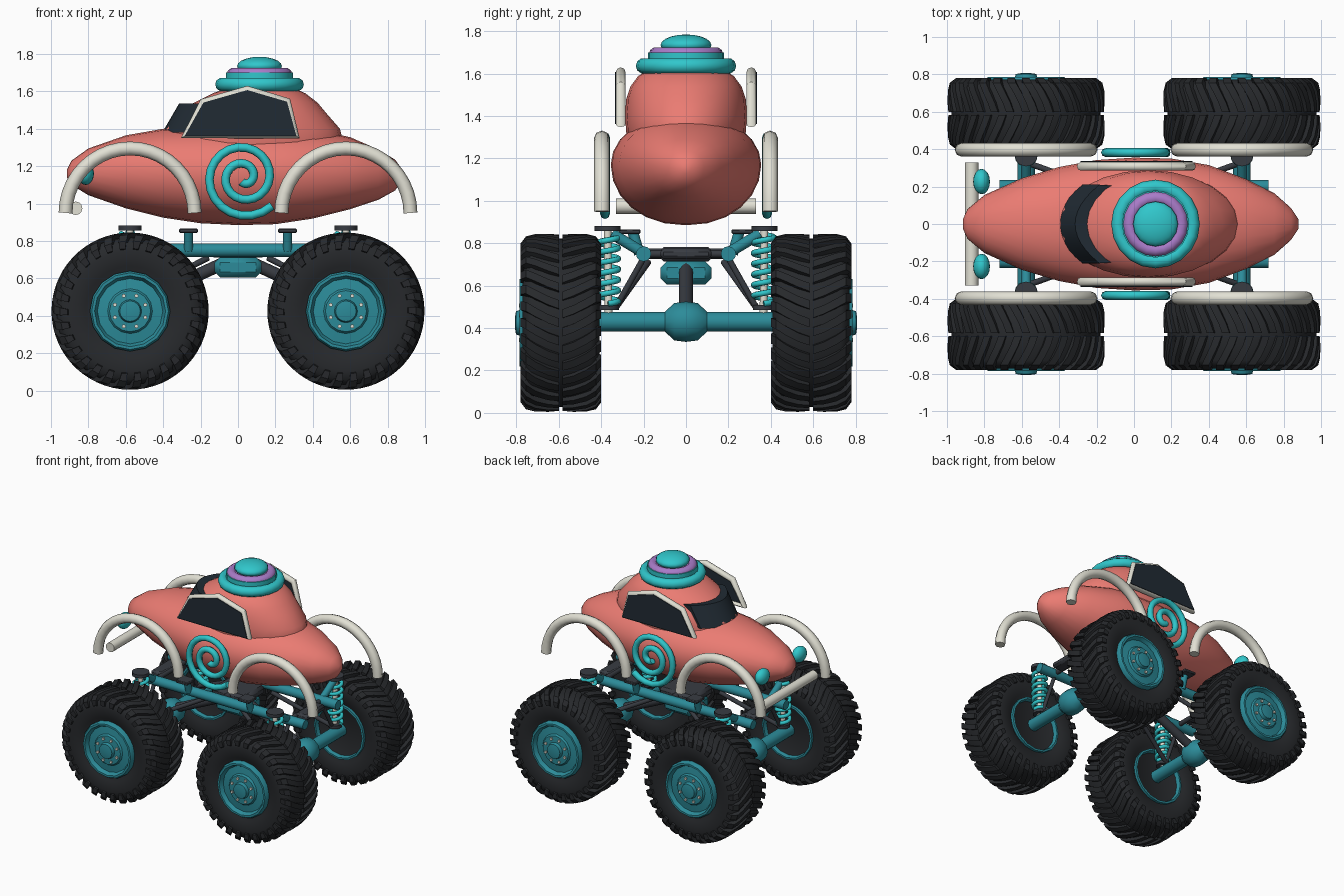
import bpy, bmesh
from math import sin, cos, pi, radians, copysign
from mathutils import Vector

if "Cube" in bpy.data.objects:
    bpy.data.objects.remove(bpy.data.objects["Cube"])


def mat(name, r, g, b):
    m = bpy.data.materials.new(name)
    m.diffuse_color = (r, g, b, 1)
    m.use_nodes = True
    m.node_tree.nodes["Principled BSDF"].inputs["Base Color"].default_value = m.diffuse_color
    return m


CORAL = mat("coral", .83, .2, .17)
TEAL = mat("bright_teal", .03, .57, .6)
STEEL = mat("dark_teal", .025, .26, .32)
PURPLE = mat("purple", .4, .2, .58)
CREAM = mat("cream", .76, .75, .66)
RUBBER = mat("rubber", .02, .022, .025)
GLASS = mat("glass", .015, .024, .034)
METAL = mat("dark_metal", .04, .045, .055)


def finish(ob, m, angle=35):
    ob.data.materials.append(m)
    bpy.ops.object.select_all(action='DESELECT')
    ob.select_set(True)
    bpy.context.view_layer.objects.active = ob
    if ob.type == 'CURVE':
        bpy.ops.object.convert(target='MESH')
    bpy.ops.object.shade_smooth_by_angle(angle=radians(angle))
    return bpy.context.object


def mesh(name, verts, faces, m, angle=35):
    me = bpy.data.meshes.new(name)
    me.from_pydata(verts, [], faces)
    bm = bmesh.new()
    bm.from_mesh(me)
    bmesh.ops.recalc_face_normals(bm, faces=bm.faces)
    bm.to_mesh(me)
    bm.free()
    ob = bpy.data.objects.new(name, me)
    bpy.context.collection.objects.link(ob)
    return finish(ob, m, angle)


def loft_data(rings, base=0):
    """Skin closed rings of equal length, with capped ends."""
    n = len(rings[0])
    verts = [p for r in rings for p in r]
    faces = [(base + i * n + j, base + i * n + (j + 1) % n,
              base + (i + 1) * n + (j + 1) % n, base + (i + 1) * n + j)
             for i in range(len(rings) - 1) for j in range(n)]
    last = base + (len(rings) - 1) * n
    return verts, faces + [tuple(range(base, base + n)), tuple(range(last, last + n))]


def loft(name, rings, m, angle=35):
    return mesh(name, *loft_data(rings), m, angle)


def spin_y(name, profile, c, s, m, n=16, angle=35):
    """Revolve (radius, outward offset) pairs about the y axis through c."""
    rings = [[(c[0] + r * cos(2 * pi * j / n), c[1] + s * y, c[2] + r * sin(2 * pi * j / n))
              for j in range(n)] for r, y in profile]
    return loft(name, rings, m, angle)


def rod(name, a, b, r, m, n=12):
    a, b = Vector(a), Vector(b)
    q = (b - a).to_track_quat('Z', 'Y')
    ring = [q @ Vector((r * cos(2 * pi * j / n), r * sin(2 * pi * j / n), 0)) for j in range(n)]
    return loft(name, [[a + p for p in ring], [b + p for p in ring]], m, 50)


def tube(name, pts, r, m, cyclic=False):
    cu = bpy.data.curves.new(name, 'CURVE')
    cu.dimensions = '3D'
    cu.bevel_depth, cu.bevel_resolution, cu.use_fill_caps = r, 2, True
    sp = cu.splines.new('POLY')
    sp.points.add(len(pts) - 1)
    for p, q in zip(sp.points, pts):
        p.co = (*q, 1)
    sp.use_cyclic_u = cyclic
    ob = bpy.data.objects.new(name, cu)
    bpy.context.collection.objects.link(ob)
    return finish(ob, m, 50)


def ball(name, c, size, m):
    bpy.ops.mesh.primitive_uv_sphere_add(segments=16, ring_count=10, location=c)
    ob = bpy.context.object
    ob.name, ob.scale = name, size
    return finish(ob, m)


def box(name, c, size, m, bevel=.015):
    bpy.ops.mesh.primitive_cube_add(size=1, location=c)
    ob = bpy.context.object
    ob.name, ob.scale = name, size
    bpy.ops.object.transform_apply(location=False, rotation=False)
    b = ob.modifiers.new("bevel", 'BEVEL')
    b.width, b.segments = bevel, 1
    return finish(ob, m)


# Lower body: x, bottom z, top z, half width, z of the widest line
hull = [(-.915, 1.14, 1.18, .025, 1.16), (-.89, 1.10, 1.23, .08, 1.16), (-.8, 1.045, 1.295, .155, 1.17),
        (-.6, .975, 1.365, .245, 1.18), (-.4, .925, 1.40, .305, 1.18), (-.2, .895, 1.41, .342, 1.17),
        (0, .885, 1.41, .355, 1.17), (.2, .89, 1.41, .35, 1.17), (.4, .92, 1.40, .315, 1.17),
        (.6, .97, 1.355, .24, 1.17), (.75, 1.02, 1.29, .165, 1.17), (.84, 1.07, 1.235, .085, 1.16),
        (.88, 1.13, 1.18, .025, 1.155)]
rings = []
for x, zb, zt, w, zc in hull:
    ring = []
    for j in range(24):
        c, s = cos(2 * pi * j / 24), sin(2 * pi * j / 24)
        ring.append((x, w * copysign(abs(c) ** .92, c), zc + s * ((zt - zc) if s > 0 else (zc - zb))))
    rings.append(ring)
loft("lower_body", rings, CORAL, 60)

# Cab dome: z, rear/front x, half width
dome = [(1.2, -.38, .5, .25), (1.3, -.42, .57, .28), (1.4, -.395, .545, .288), (1.48, -.33, .475, .282),
        (1.54, -.235, .425, .262), (1.59, -.135, .36, .225), (1.63, -.02, .27, .15), (1.65, .07, .16, .05)]
loft("cab_dome", [[((a + b) / 2 + (b - a) / 2 * cos(2 * pi * j / 24), w * sin(2 * pi * j / 24), z)
                   for j in range(24)] for z, a, b, w in dome], CORAL, 60)

# Stacked rings on the roof
for name, z, R, r, m in (("roof_ring_lower", 1.637, .2, .037, TEAL), ("roof_ring_middle", 1.69, .14, .036, PURPLE)):
    bpy.ops.mesh.primitive_torus_add(location=(.115, 0, z), major_radius=R, minor_radius=r,
                                     major_segments=20, minor_segments=10)
    bpy.context.object.name = name
    finish(bpy.context.object, m, 60)
rod("roof_core", (.115, 0, 1.6), (.115, 0, 1.7), .18, TEAL, 20)
rod("roof_core_upper", (.115, 0, 1.68), (.115, 0, 1.715), .13, PURPLE, 20)
ball("roof_cap", (.115, 0, 1.735), (.12, .12, .05), TEAL)

# Wraparound windscreen
front = []
for i in range(13):
    y = -.21 + .42 * i / 12
    dx = .13 * (y / .21) ** 2
    front.append([(-.405 + dx, y, 1.38), (-.315 + dx, y, 1.535), (-.25 + dx, y * .98, 1.53), (-.34 + dx, y * .98, 1.38)])
loft("windscreen", front, GLASS)

# Front bumper
rod("front_bumper", (-.868, -.33, .975), (-.868, .33, .975), .036, CREAM)

window = [(-.285, 1.362), (-.185, 1.54), (.05, 1.607), (.262, 1.545), (.312, 1.362)]
spiral = []
for i in range(49):
    t = i / 48
    a, r = radians(-45 - 790 * t), .215 - .19 * t
    spiral.append((.03 + r * cos(a), 1.14 + r * sin(a)))

for s in (-1, 1):
    # Side windows, spirals, headlights
    tube("window_frame", [(x, s * .308, z) for x, z in window], .023, CREAM, True)
    loft("side_window", [[(x, s * y, z) for x, z in window] for y in (.312, .336)], GLASS)
    tube("side_spiral", [(x, s * .382, z) for x, z in spiral], .023, TEAL)
    ball("headlight", (-.815, s * .227, 1.16), (.045, .068, .06), TEAL)
    # Chassis rails
    rod("chassis_rail", (-.72, s * .2, .75), (.72, s * .2, .75), .036, STEEL)
    for e in (-1, 1):
        x = e * .577
        # Fender arches
        tube("fender_arch", [(x - .345 * cos(pi * i / 20), s * .397, .95 + .345 * sin(pi * i / 20))
                             for i in range(21)], .037, CREAM)
        # Body mounts
        rod("body_mount", (e * .265, s * .22, .75), (e * .265, s * .25, .85), .025, STEEL)
        box("body_mount_pad", (e * .265, s * .265, .855), (.1, .1, .022), METAL, .005)
        # Shock absorbers with coil springs
        rod("shock_brace", (x, s * .2, .755), (x, s * .35, .845), .026, STEEL)
        rod("shock_cap", (x, s * .37, .857), (x, s * .37, .882), .062, METAL)
        rod("shock_perch", (x, s * .365, .485), (x, s * .365, .51), .05, METAL)
        rod("shock_rod", (x, s * .365, .45), (x, s * .37, .86), .018, CREAM)
        tube("coil_spring", [(x + .048 * cos(pi * i / 7), s * .367 + .048 * sin(pi * i / 7), .515 + .325 * i / 91)
                             for i in range(92)], .014, TEAL)
        # Suspension links
        rod("lower_link", (e * .16, s * .18, .71), (x, s * .33, .5), .016, METAL)
        rod("upper_link", (x, s * .2, .73), (x, s * .33, .5), .014, METAL)

# Axles, differentials, drive shafts, cross members
for e in (-1, 1):
    x = e * .577
    spin_y("axle", [(.047, -.62), (.047, -.1), (.088, -.055), (.095, 0), (.088, .055), (.047, .1), (.047, .62)],
           (x, 0, .43), 1, STEEL, 12)
    rod("drive_shaft", (e * .08, 0, .68), (x, 0, .45), .034, METAL)
    rod("cross_member", (x, -.2, .75), (x, .2, .75), .018, METAL)
    box("cross_plate", (e * .62, 0, .75), (.1, .24, .05), METAL)
box("gearbox", (0, 0, .66), (.25, .24, .11), STEEL, .03)
box("gearbox_cover", (0, 0, .748), (.3, .25, .07), METAL, .02)
rod("centre_cross_member", (0, -.2, .75), (0, .2, .75), .025, METAL)

# Wheels
tyre = [(.2, -.15), (.24, -.175), (.32, -.182), (.365, -.172), (.393, -.14), (.398, 0),
        (.393, .14), (.365, .172), (.32, .182), (.24, .175), (.2, .15)]
rim = [(.04, -.14), (.19, -.14), (.2, -.18), (.215, -.178), (.215, .178), (.205, .195), (.19, .195),
       (.175, .165), (.12, .172), (.11, .185), (.062, .188), (.055, .212), (.03, .216)]
# Lug stations: offset from centre, outer radius, sweep, half angle
lug = [(.008, .416, 0, .05), (.06, .42, .045, .05), (.12, .419, .12, .052), (.165, .408, .19, .055),
       (.19, .375, .215, .055), (.19, .335, .225, .045)]
LUGS = 30
for e in (-1, 1):
    for s in (-1, 1):
        c = (e * .577, s * .59, .425)
        spin_y("tyre", tyre, c, s, RUBBER, 48, 40)
        spin_y("rim", rim, c, s, STEEL, 16, 30)
        verts, faces = [], []
        for h in (-1, 1):
            for k in range(LUGS):
                base = 2 * pi * (k + (.5 if h > 0 else 0)) / LUGS
                sec = []
                for y, r, sweep, half in lug:
                    iy, ir = (y, r - .04) if y < .18 else (y - .025, r - .012)
                    sec.append([(c[0] + q * cos(a), c[1] + h * w, c[2] + q * sin(a)) for q, w, a in (
                        (r, y, base + sweep - half), (r, y, base + sweep + half),
                        (ir, iy, base + sweep + half), (ir, iy, base + sweep - half))])
                v, f = loft_data(sec, len(verts))
                verts += v
                faces += f
        mesh("tyre_lugs", verts, faces, RUBBER, 30)
        # Wheel bolts
        for k in range(8):
            a = 2 * pi * (k + .5) / 8
            p = (c[0] + .088 * cos(a), c[2] + .088 * sin(a))
            rod("wheel_bolt", (p[0], c[1] + s * .17, p[1]), (p[0], c[1] + s * .197, p[1]), .011, CREAM, 6)
